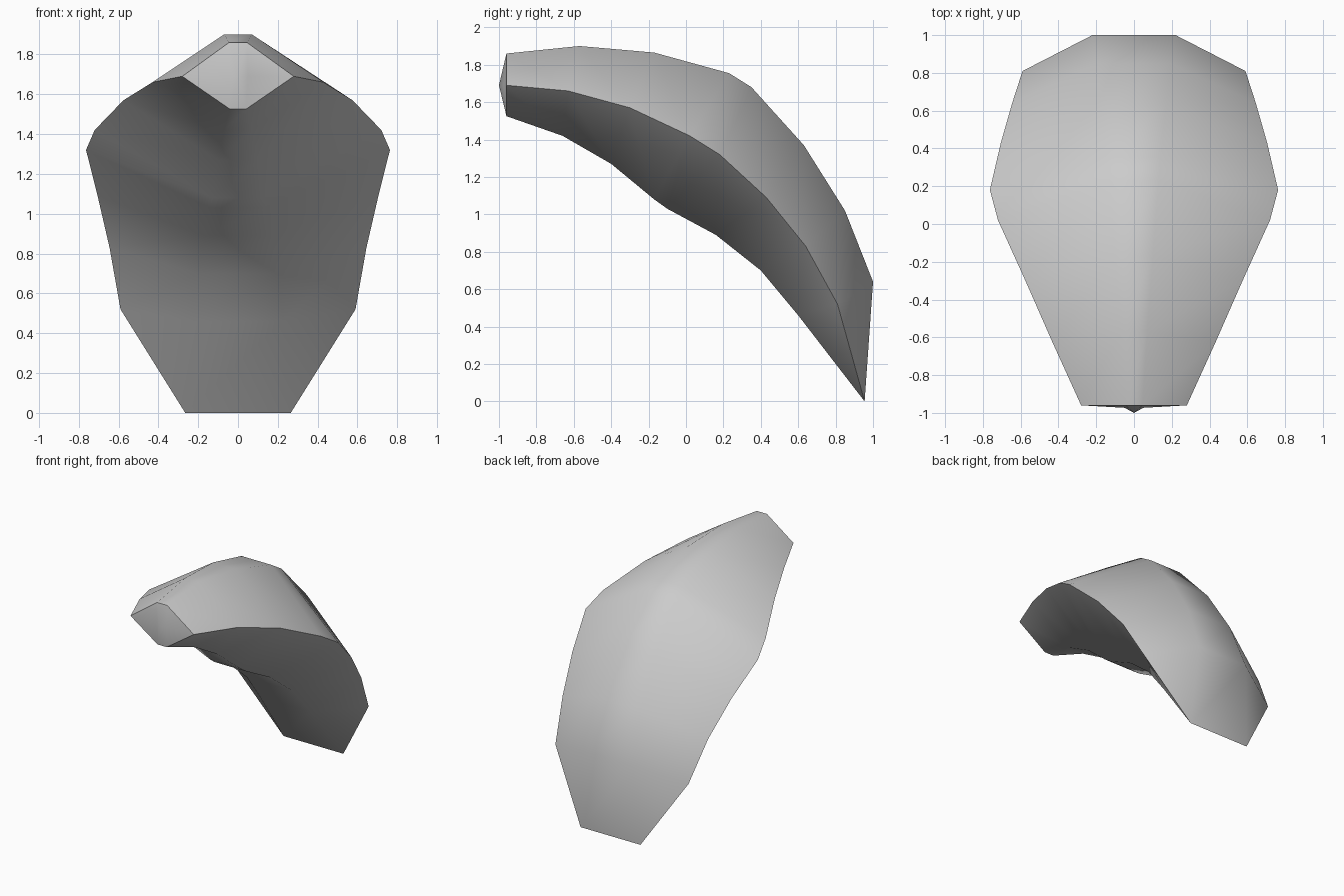
import bpy, bmesh, math

if "Cube" in bpy.data.objects:
    bpy.data.objects.remove(bpy.data.objects["Cube"])

# Cross-section stations, front to back: (half width, y, z) for each rail
top = [(.045, -.96, 1.86), (.07, -.57, 1.90), (.10, -.17, 1.865), (.13, .23, 1.755),
       (.14, .35, 1.68), (.17, .63, 1.37), (.195, .85, 1.02), (.22, 1.0, .64)]
side = [(.28, -.96, 1.69), (.43, -.63, 1.66), (.575, -.30, 1.57), (.72, .02, 1.42),
        (.763, .18, 1.32), (.705, .43, 1.09), (.645, .64, .83), (.59, .81, .52)]
low = [(.04, -.96, 1.525), (.07, -.66, 1.42), (.10, -.40, 1.27), (.13, -.17, 1.08),
       (.14, -.10, 1.03), (.17, .16, .89), (.20, .40, .70), (.225, .60, .46)]

bm = bmesh.new()


def pair(p):
    """Mirrored left and right vertices."""
    return [bm.verts.new((s * p[0], p[1], p[2])) for s in (-1, 1)]


# Six-sided shell lofted through the stations
rings = []
for t, s, b in zip(top, side, low):
    (tl, tr), (sl, sr), (bl, br) = pair(t), pair(s), pair(b)
    rings.append([tl, tr, sr, br, bl, sl])
for a, b in zip(rings, rings[1:]):
    for i in range(6):
        j = (i + 1) % 6
        bm.faces.new((a[i], a[j], b[j], b[i]))

# Back end: blade edge dropping to the ground
tl, tr, sr, br, bl, sl = rings[-1]
el, er = pair((.265, .955, 0))
for f in ((tl, tr, er, el), (tr, sr, er), (sr, br, er),
          (br, bl, el, er), (bl, sl, el), (sl, tl, el)):
    bm.faces.new(f)

# Front end: shallow cap with a small pointed nub in the middle
tl, tr, sr, br, bl, sl = rings[0]
nub = bm.verts.new((0, -1.0, 1.69))
ml, mr = pair((.05, -.973, 1.69))
for f in ((tl, tr, nub), (tr, mr, nub), (tr, sr, mr), (sr, br, mr), (br, nub, mr),
          (br, bl, nub), (bl, ml, nub), (bl, sl, ml), (sl, tl, ml), (tl, nub, ml)):
    bm.faces.new(f)

bmesh.ops.recalc_face_normals(bm, faces=bm.faces)
mesh = bpy.data.meshes.new("curved_shell")
bm.to_mesh(mesh)
bm.free()
shell = bpy.data.objects.new("curved_shell", mesh)
bpy.context.collection.objects.link(shell)
bpy.context.view_layer.objects.active = shell
shell.select_set(True)
bpy.ops.object.shade_smooth_by_angle(angle=math.radians(45))
